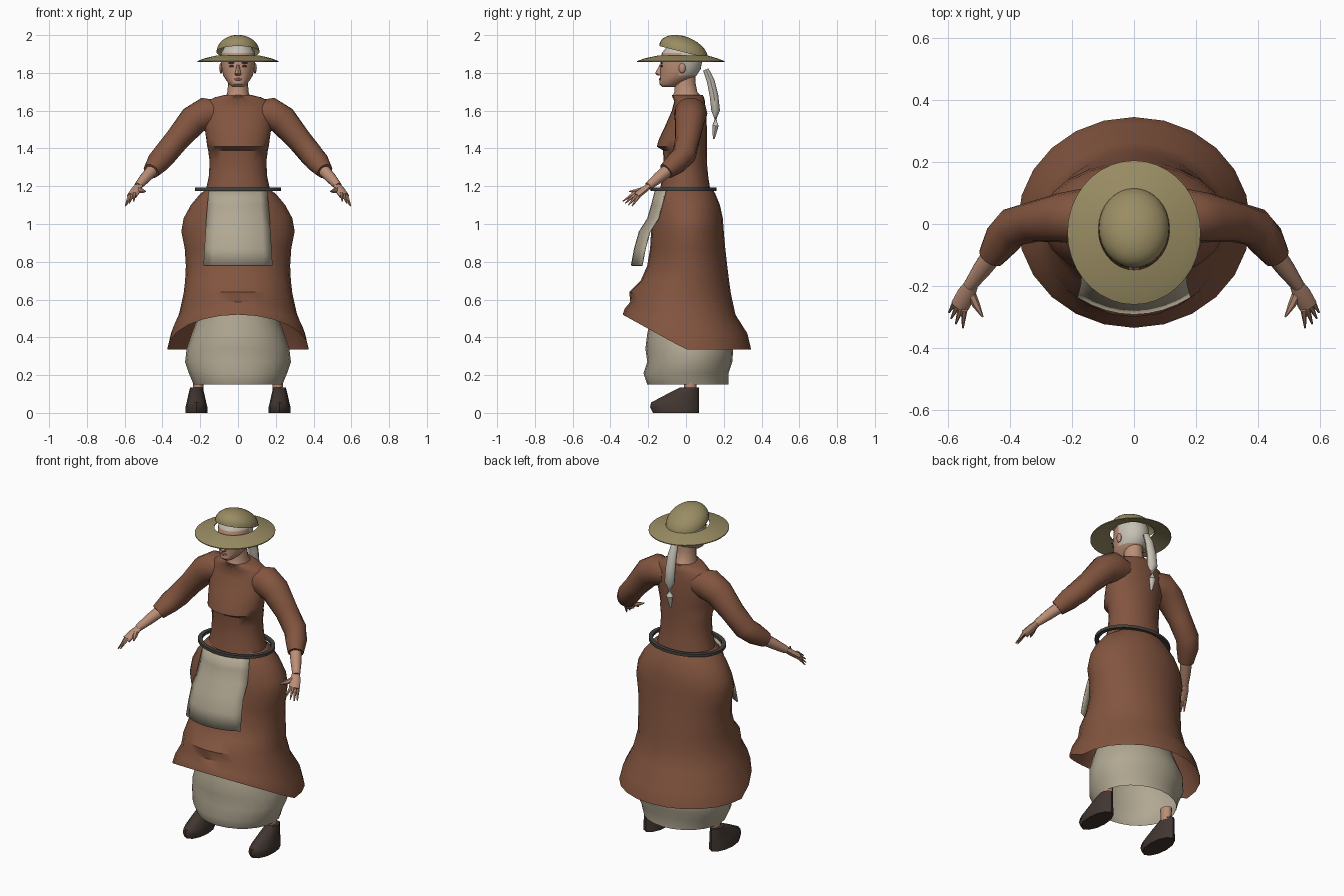
import bpy, bmesh
from math import sin, cos, pi
from mathutils import Vector

cube = bpy.data.objects.get("Cube")
if cube:
    bpy.data.objects.remove(cube)
parts = []


def material(name, r, g, b):
    m = bpy.data.materials.new(name)
    m.use_nodes = True
    m.diffuse_color = (r, g, b, 1)
    m.node_tree.nodes["Principled BSDF"].inputs["Base Color"].default_value = (r, g, b, 1)
    return m


brown = material("brown cloth", .225, .09, .05)
cream = material("cream linen", .44, .39, .29)
straw = material("straw", .32, .265, .125)
skin = material("skin", .50, .275, .185)
leather = material("dark leather", .054, .037, .03)
grey = material("belt grey", .06, .055, .05)
white = material("off white", .56, .53, .46)
lip = material("lip red", .27, .10, .075)


def finish(name, bm, *mats):
    bmesh.ops.recalc_face_normals(bm, faces=bm.faces[:])
    me = bpy.data.meshes.new(name)
    bm.to_mesh(me)
    bm.free()
    ob = bpy.data.objects.new(name, me)
    for m in mats:
        me.materials.append(m)
    bpy.context.collection.objects.link(ob)
    parts.append(ob)
    return ob


def skin_rings(rings, caps):
    """Bridge rings of points into a surface; caps = (first, last)."""
    bm = bmesh.new()
    vs = [[bm.verts.new(p) for p in ring] for ring in rings]
    n = len(vs[0])
    for a, b in zip(vs, vs[1:]):
        for i in range(n):
            j = (i + 1) % n
            bm.faces.new((a[i], a[j], b[j], b[i]))
    if caps[0]:
        bm.faces.new(vs[0])
    if caps[1]:
        bm.faces.new(vs[-1])
    return bm


def loft(name, rows, *mats, n=24, caps=(True, True), cx=0, warp=None, weld=False):
    """Stack of ovals given as (height, half width, front y, back y)."""
    rings = []
    for z, rx, yf, yb in rows:
        ring = [Vector((cx + rx * cos(2 * pi * i / n),
                        (yf + yb) / 2 + (yb - yf) / 2 * sin(2 * pi * i / n), z)) for i in range(n)]
        rings.append([warp(p) for p in ring] if warp else ring)
    bm = skin_rings(rings, caps)
    if weld:
        bmesh.ops.remove_doubles(bm, verts=bm.verts[:], dist=1e-5)
    return finish(name, bm, *mats)


def tube(name, path, mat, side=1, n=10, flat=1):
    """Round limb through points (x, y, z, radius)."""
    pts = [Vector((side * p[0], p[1], p[2])) for p in path]
    rings = []
    for k, p in enumerate(pts):
        t = pts[min(k + 1, len(pts) - 1)] - pts[max(k - 1, 0)]
        q = t.to_track_quat('Z', 'Y')
        r = path[k][3]
        rings.append([p + q @ Vector((r * cos(2 * pi * i / n), flat * r * sin(2 * pi * i / n), 0))
                      for i in range(n)])
    return finish(name, skin_rings(rings, (True, True)), mat)


def blob(name, loc, size, mat):
    bm = bmesh.new()
    bmesh.ops.create_uvsphere(bm, u_segments=10, v_segments=6, radius=1)
    for v in bm.verts:
        v.co = Vector([c * s + o for c, s, o in zip(v.co, size, loc)])
    return finish(name, bm, mat)


# Skirt with a hem that rises toward the front
def lift_hem(p):
    p.z += .185 * max(0, (.65 - p.z) / .315) * max(0, -p.y / .335)
    return p


loft("skirt", [(1.185, .165, -.145, .14), (1.16, .2, -.155, .155), (1.1, .25, -.165, .18),
               (1.03, .288, -.175, .195), (.96, .3, -.185, .2), (.87, .282, -.19, .208),
               (.78, .276, -.205, .218), (.7, .28, -.24, .228), (.63, .288, -.3, .238),
               (.52, .312, -.295, .262), (.42, .355, -.325, .325), (.335, .375, -.335, .345)],
     brown, caps=(False, False), warp=lift_hem)

# Petticoat
loft("petticoat", [(.62, .2, -.17, .18), (.5, .215, -.185, .19), (.42, .245, -.205, .215),
                   (.34, .272, -.215, .25), (.27, .28, -.205, .245), (.21, .26, -.225, .225),
                   (.15, .235, -.205, .225)], cream, caps=(False, False))

# Bodice
loft("bodice", [(1.17, .172, -.14, .13), (1.25, .155, -.125, .118), (1.33, .15, -.118, .11),
                (1.39, .158, -.122, .11), (1.41, .163, -.155, .11), (1.45, .168, -.143, .11),
                (1.52, .178, -.11, .11), (1.6, .185, -.075, .105), (1.65, .165, -.062, .1),
                (1.67, .125, -.07, .095), (1.682, .075, -.075, .09)], brown, caps=(False, True))

# Belt: a flat closed band standing off the waist
loft("belt", [(1.175, .205, -.165, .14), (1.175, .228, -.188, .162), (1.192, .228, -.188, .162),
              (1.192, .205, -.165, .14), (1.175, .205, -.165, .14)],
     grey, n=32, caps=(False, False), weld=True)

# Apron: a bowed sheet hanging in front of the skirt
bm = bmesh.new()
grid = []
for z, half, y in [(1.18, .155, -.165), (1.1, .162, -.185), (1.03, .168, -.205),
                   (.96, .172, -.25), (.87, .178, -.275), (.78, .183, -.292)]:
    grid.append([bm.verts.new((half * u / 4, y + .055 * (u / 4) ** 2, z)) for u in range(-4, 5)])
for a, b in zip(grid, grid[1:]):
    for i in range(8):
        bm.faces.new((a[i], b[i], b[i + 1], a[i + 1]))
apron = finish("apron", bm, cream)
mod = apron.modifiers.new("thickness", 'SOLIDIFY')
mod.thickness = .008

# Arms, hands, shoes
for side, word in ((1, "left"), (-1, "right")):
    tube(word + "_sleeve", [(.1, .025, 1.585, .07), (.17, .025, 1.585, .088), (.235, .02, 1.55, .08),
                            (.32, .008, 1.45, .066), (.39, -.01, 1.365, .064), (.425, -.05, 1.325, .06),
                            (.46, -.105, 1.28, .044)], brown, side, n=14)
    tube(word + "_forearm", [(.43, -.065, 1.31, .036), (.49, -.145, 1.245, .03),
                             (.53, -.2, 1.2, .021)], skin, side)
    tube(word + "_palm", [(.522, -.19, 1.208, .021), (.54, -.225, 1.18, .03),
                          (.562, -.265, 1.148, .03)], skin, side, n=8, flat=.6)
    for k, (x, y, z) in enumerate([(.597, -.285, 1.095), (.59, -.305, 1.1),
                                   (.575, -.322, 1.11), (.552, -.335, 1.12)]):
        tube(f"{word}_finger_{k + 1}", [(.575 - .009 * k, -.25 - .009 * k, 1.148 + .004 * k, .011),
                                        (x, y, z, .003)], skin, side, n=6)
    tube(word + "_thumb", [(.53, -.215, 1.185, .016), (.51, -.26, 1.175, .013),
                           (.488, -.3, 1.172, .003)], skin, side, n=6)
    loft(word + "_shoe", [(.0, .058, -.175, .068), (.03, .058, -.19, .07), (.055, .052, -.185, .07),
                          (.1, .042, -.1, .07), (.135, .033, -.03, .068)],
         leather, n=12, cx=side * .22)
    loft(word + "_ankle", [(.12, .026, -.01, .055), (.2, .03, -.015, .06)],
         skin, n=10, cx=side * .21)
    blob(word + "_eye", (side * .034, -.129, 1.836), (.014, .006, .006), leather)
    blob(word + "_brow", (side * .035, -.13, 1.853), (.02, .005, .004), leather)
    blob(word + "_ear", (side * .09, -.02, 1.825), (.01, .018, .028), skin)

# Head, with the cloth cap coloured by position
loft("neck", [(1.67, .066, -.075, .085), (1.7, .056, -.06, .06), (1.75, .052, -.062, .05),
              (1.8, .05, -.06, .05)], skin, n=16)
head = loft("head", [(1.725, .028, -.125, -.06), (1.74, .048, -.141, -.02), (1.765, .065, -.138, .03),
                     (1.785, .078, -.136, .055), (1.82, .086, -.137, .078), (1.86, .091, -.134, .085),
                     (1.905, .09, -.128, .08), (1.94, .07, -.1, .06), (1.965, .03, -.06, .02)],
            skin, white, n=28)
for f in head.data.polygons:
    c = f.center
    f.material_index = int(c.z > 1.905 or (c.z > 1.785 and c.y > -.025))
loft("nose", [(1.785, .012, -.148, -.12), (1.796, .018, -.163, -.12), (1.806, .013, -.16, -.12),
              (1.845, .008, -.138, -.12)], skin, n=8)
blob("lips", (0, -.138, 1.766), (.022, .006, .007), lip)

# Long tail of hair cloth hanging behind
tube("hair_tail", [(0, .105, 1.818, .02), (0, .13, 1.76, .027), (0, .148, 1.68, .03),
                   (0, .157, 1.6, .03), (0, .156, 1.52, .022), (0, .147, 1.45, .006)],
     white, n=10, flat=.8)

# Straw hat: ring brim and a tilted dome crown
loft("hat_brim", [(1.857, .215, -.26, .205), (1.868, .18, -.222, .168), (1.886, .115, -.148, .115),
                  (1.892, .115, -.148, .115), (1.876, .18, -.222, .168), (1.862, .215, -.26, .205),
                  (1.857, .215, -.26, .205)], straw, n=36, caps=(False, False), weld=True)


def tilt(p):
    p.z -= .25 * (p.y + .0125)
    return p


dome = []
for k in range(9):
    a = k * pi / 16.5
    dome.append((1.91 + .085 * sin(a), .114 * cos(a), -.0125 - .129 * cos(a), -.0125 + .129 * cos(a)))
loft("hat_crown", dome, straw, n=32, caps=(False, True), warp=tilt)

# Smooth shading with sharp creases kept
bpy.ops.object.select_all(action='DESELECT')
for ob in parts:
    ob.select_set(True)
bpy.context.view_layer.objects.active = parts[0]
bpy.ops.object.shade_smooth_by_angle(angle=.75)
